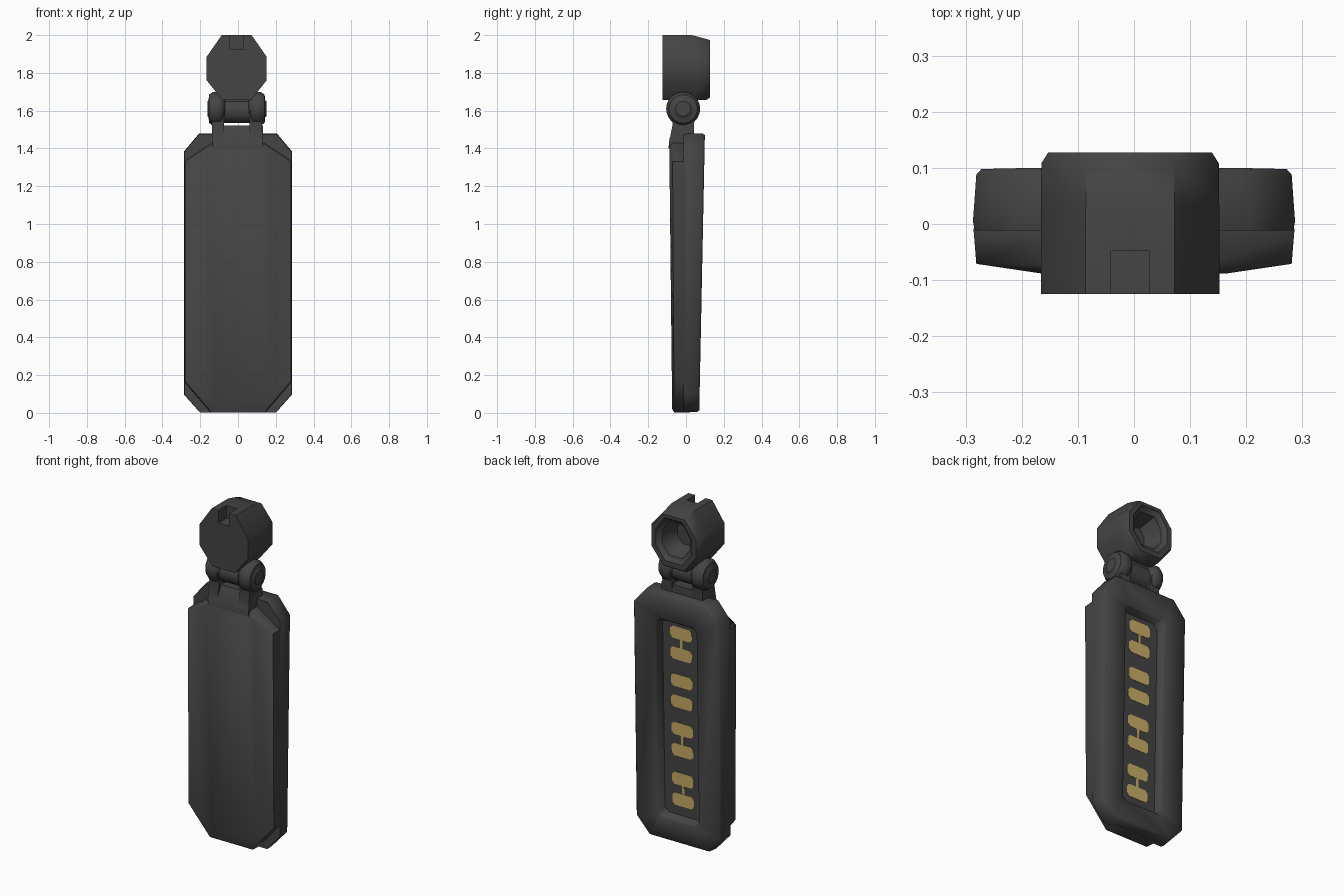
import bpy, bmesh, math
from mathutils import Vector

if "Cube" in bpy.data.objects:
    bpy.data.objects.remove(bpy.data.objects["Cube"])


def material(name, col):
    m = bpy.data.materials.new(name)
    m.diffuse_color = (*col, 1)
    m.use_nodes = True
    m.node_tree.nodes["Principled BSDF"].inputs["Base Color"].default_value = m.diffuse_color
    return m


DARK = material("dark_grey_plastic", (0.058, 0.058, 0.058))
GOLD = material("gold_contact", (0.59, 0.42, 0.135))


def smooth(ob, angle):
    bpy.ops.object.select_all(action='DESELECT')
    ob.select_set(True)
    bpy.context.view_layer.objects.active = ob
    bpy.ops.object.shade_smooth_by_angle(angle=math.radians(angle))


def loft(name, rings, mat=DARK, angle=50):
    """Skin a list of equal-length point rings and cap both ends."""
    bm = bmesh.new()
    vs = [[bm.verts.new(p) for p in r] for r in rings]
    n = len(rings[0])
    for a, b in zip(vs, vs[1:]):
        for i in range(n):
            j = (i + 1) % n
            bm.faces.new((a[i], a[j], b[j], b[i]))
    bm.faces.new(vs[0])
    bm.faces.new(vs[-1])
    bmesh.ops.recalc_face_normals(bm, faces=bm.faces)
    me = bpy.data.meshes.new(name)
    bm.to_mesh(me)
    bm.free()
    ob = bpy.data.objects.new(name, me)
    bpy.context.collection.objects.link(ob)
    me.materials.append(mat)
    smooth(ob, angle)
    return ob


def octagon(hw, z0, z1, bot, top, y, cx=0):
    """Cut-corner rectangle in the xz plane; y is a function of z."""
    bx, bz = bot
    tx, tz = top
    half = [(hw - bx, z0), (hw, z0 + bz), (hw, z1 - tz), (hw - tx, z1)]
    pts = half + [(-x, z) for x, z in reversed(half)]
    return [(cx + x, y(z), z) for x, z in pts]


def box_ring(x0, x1, y0, y1, z):
    return [(x0, y0, z), (x1, y0, z), (x1, y1, z), (x0, y1, z)]


def disc(x, r, cy=-0.015, cz=1.61, n=24):
    return [(x, cy + r * math.cos(2 * math.pi * i / n),
             cz + r * math.sin(2 * math.pi * i / n)) for i in range(n)]


def back_y(z, off=0):
    return 0.07 + 0.03 * z / 1.48 + off


# back shell with a recessed window
c, t = (0.085, 0.095), (0.08, 0.095)
s, r = (0.08, 0.09), (0.025, 0.025)
loft("back_shell", [
    octagon(0.284, 0.003, 1.476, c, t, lambda z: -0.012),
    octagon(0.287, 0.003, 1.478, c, t, lambda z: 0.005),
    octagon(0.281, 0.005, 1.478, c, t, lambda z: back_y(z, -0.010)),
    octagon(0.272, 0.014, 1.470, s, s, lambda z: back_y(z)),
    octagon(0.138, 0.13, 1.33, r, r, lambda z: back_y(z)),
    octagon(0.130, 0.14, 1.32, r, r, lambda z: back_y(z, -0.012)),
    octagon(0.122, 0.15, 1.31, r, r, lambda z: back_y(z, -0.05)),
])

# front cover, slightly bowed, with larger corner cuts
fc, ft = (0.14, 0.165), (0.15, 0.10)
loft("front_cover", [
    octagon(0.280, 0.003, 1.43, fc, ft, lambda z: 0.02),
    octagon(0.286, 0.003, 1.43, fc, ft, lambda z: -0.01),
    octagon(0.281, 0.003, 1.43, fc, ft, lambda z: -0.063 - 0.006 * z),
    octagon(0.165, 0.02, 1.42, (0.05, 0.06), (0.05, 0.04), lambda z: -0.073 - 0.011 * z),
])

# neck block rising from the cover
loft("neck", [
    [(x, -0.093, 1.40), (x, -0.088, 1.45), (x, -0.055, 1.522), (x, 0.04, 1.522), (x, 0.045, 1.40)]
    for x in (-0.135, 0.133)])

# contacts on the window floor, some joined by short links
rows = [1.245, 1.12, 0.957, 0.832, 0.667, 0.54, 0.367, 0.242]
for i, z in enumerate(rows):
    k = (0.016, 0.016)
    loft(f"contact_{i + 1}", [
        octagon(0.071, z - 0.037, z + 0.037, k, k, lambda q, d=d: back_y(q, -0.05 + d))
        for d in (-0.002, 0.002)], GOLD)
for i in (0, 4, 6):
    k = (0.003, 0.003)
    loft(f"contact_link_{i}", [
        octagon(0.008, rows[i + 1] + 0.03, rows[i] - 0.03, k, k, lambda q, d=d: back_y(q, -0.05 + d))
        for d in (-0.002, 0.0015)], GOLD)

# hinge: arms, knuckles and pin caps on both sides
HX = -0.006
for sgn, side in ((-1, "left"), (1, "right")):
    loft(f"hinge_arm_{side}", [
        [(HX + sgn * x, y, z) for y, z in ((-0.09, 1.43), (-0.07, 1.53), (-0.09, 1.60),
                                           (0.06, 1.60), (0.042, 1.53), (0.045, 1.43))]
        for x in (0.068, 0.132)])
    loft(f"hinge_knuckle_{side}", [
        disc(HX + sgn * x, q) for x, q in ((0.062, 0.066), (0.085, 0.09), (0.125, 0.09),
                                           (0.147, 0.075), (0.150, 0.045), (0.156, 0.04))])
loft("hinge_barrel", [disc(HX - 0.075, 0.066, cz=1.60), disc(HX + 0.075, 0.066, cz=1.60)])
loft("head_tab", [box_ring(-0.068, 0.056, -0.06, 0.035, z) for z in (1.61, 1.68)])

# head: eight-sided socket, hollow from the back
HC = Vector((-0.007, 0, 1.828))


def head_ring(scale, y, drop=0.0):
    pts = octagon(0.159, 1.656, 2.0, (0.083, 0.105), (0.08, 0.115), lambda z: y, HC.x)
    return [(HC.x + (x - HC.x) * scale, yy,
             HC.z + (z - HC.z) * scale - (drop if z > 1.95 else 0)) for x, yy, z in pts]


head = loft("head_socket", [
    head_ring(1.0, -0.125), head_ring(1.0, 0.03), head_ring(0.995, 0.108, 0.02),
    head_ring(0.92, 0.127, 0.012), head_ring(0.74, 0.127), head_ring(0.70, 0.112),
    head_ring(0.58, 0.105), head_ring(0.50, 0.06), head_ring(0.40, 0.0)])

# notch in the top front edge of the head
cut = loft("notch_cutter", [box_ring(-0.042, 0.028, -0.2, -0.048, z) for z in (1.925, 2.1)])
cut.hide_render = True
mod = head.modifiers.new("notch", 'BOOLEAN')
mod.operation = 'DIFFERENCE'
mod.solver = 'EXACT'
mod.object = cut
bpy.context.view_layer.objects.active = head
bpy.ops.object.modifier_apply(modifier=mod.name)
bpy.data.objects.remove(cut)
smooth(head, 50)
